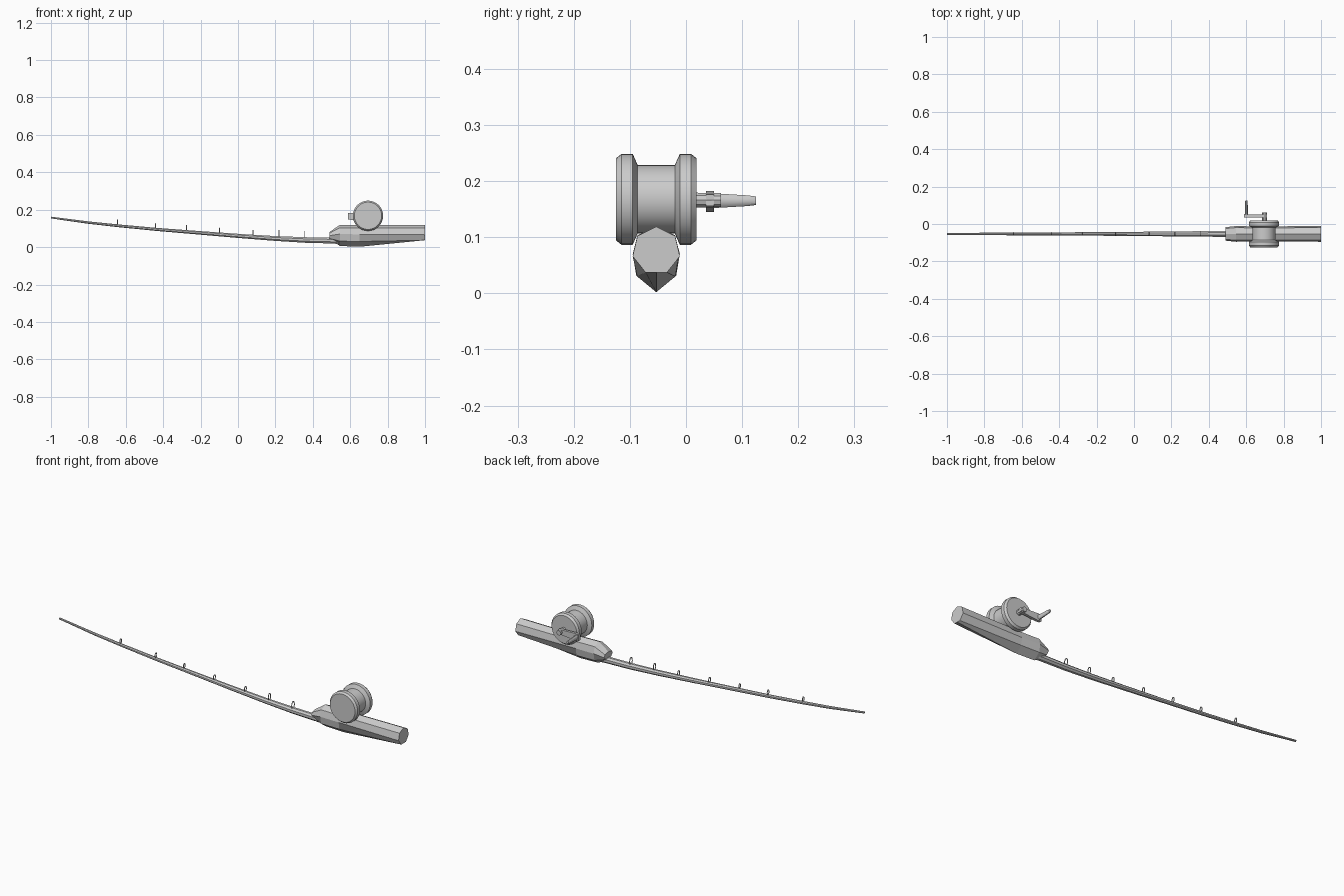
import bpy
from math import sin, cos, pi, radians

if "Cube" in bpy.data.objects:
    bpy.data.objects.remove(bpy.data.objects["Cube"])

Y0 = -0.053  # centre plane of the rod and reel


def make(name, verts, faces, smooth=False):
    me = bpy.data.meshes.new(name)
    me.from_pydata(verts, [], faces)
    ob = bpy.data.objects.new(name, me)
    bpy.context.collection.objects.link(ob)
    bpy.ops.object.select_all(action='DESELECT')
    ob.select_set(True)
    bpy.context.view_layer.objects.active = ob
    bpy.ops.object.mode_set(mode='EDIT')
    bpy.ops.mesh.select_all(action='SELECT')
    bpy.ops.mesh.normals_make_consistent(inside=False)
    bpy.ops.object.mode_set(mode='OBJECT')
    if smooth:
        bpy.ops.object.shade_smooth_by_angle(angle=radians(30))
    return ob


def loft(name, rings, closed=False, smooth=False):
    n, m = len(rings[0]), len(rings)
    verts = [v for r in rings for v in r]
    faces = [(i * n + j, i * n + (j + 1) % n,
              (i + 1) % m * n + (j + 1) % n, (i + 1) % m * n + j)
             for i in range(m if closed else m - 1) for j in range(n)]
    if not closed:
        faces += [tuple(range(n)), tuple(range((m - 1) * n, m * n))]
    return make(name, verts, faces, smooth)


# Bent tapering rod: x, z, radius
rod = [(-1, .158, .005), (-.8, .131, .007), (-.64, .114, .008), (-.44, .095, .009),
       (-.24, .079, .010), (0, .060, .012), (.2, .046, .014), (.36, .038, .016),
       (.5, .035, .017), (.6, .030, .019), (.68, .034, .018)]
loft("rod", [[(x, Y0 + r * cos(k * pi / 4 + pi / 8), z + r * sin(k * pi / 4 + pi / 8))
              for k in range(8)] for x, z, r in rod], smooth=True)

# Faceted handle: x, half width, top, middle, lower shoulder (fraction, z), bottom
handle = [(.488, .036, .080, .061, .55, .046, .044),
          (.545, .042, .119, .070, .85, .032, .006),
          (.65, .040, .117, .068, .85, .030, .002),
          (1.0, .042, .119, .066, .45, .037, .037)]
rings = []
for x, w, zt, zm, k, zl, zb in handle:
    side = [(.8 * w, zm + .68 * (zt - zm)), (w, zm), (k * w, zl)]
    rings.append([(x, Y0, zt)] + [(x, Y0 + y, z) for y, z in side]
                 + [(x, Y0, zb)] + [(x, Y0 - y, z) for y, z in reversed(side)])
loft("handle", rings)

# Reel: lathed about the y axis
CX, CZ = .695, .1675
half = [(-.072, .073), (-.062, .081), (-.042, .081), (-.033, .061)]
profile = half + [(-y, r) for y, r in reversed(half)]
loft("reel", [[(CX + r * cos(k * pi / 16), Y0 + y, CZ + r * sin(k * pi / 16))
               for k in range(32)] for y, r in profile], smooth=True)


# Crank: hub, arm and flattened paddle knob
def spindle(name, cx, cz, profile, n=10):
    return loft(name, [[(cx + a * cos(2 * pi * k / n), y, cz + b * sin(2 * pi * k / n))
                        for k in range(n)] for y, a, b in profile], smooth=True)


spindle("crank_hub", CX + .002, .166, [(.015, .014, .014), (.062, .013, .013)])
arm = [(.589, .148, .181), (.61, .145, .182), (.69, .153, .179), (.71, .156, .176)]
loft("crank_arm", [[(x, .036, a), (x, .050, a), (x, .050, b), (x, .036, b)]
                   for x, a, b in arm])
spindle("crank_knob", .601, .165, [(.045, .010, .014), (.062, .008, .013),
                                   (.110, .007, .010), (.125, .006, .008)])

# Upright line guides: x, top z, half width
guides = [(-.645, .148, .007), (-.44, .129, .007), (-.275, .118, .007),
          (-.10, .105, .008), (.08, .092, .008), (.22, .092, .010), (.357, .087, .011)]
for i, (x, top, a) in enumerate(guides):
    b, t = a * 1.7, .0025
    rings = []
    for k in range(12):
        c, s = cos(k * pi / 6), sin(k * pi / 6)
        rings.append([(x + t * cos(q * pi / 3),
                       Y0 + c * (a + t * sin(q * pi / 3)),
                       top - b - t + s * (b + t * sin(q * pi / 3))) for q in range(6)])
    loft(f"line_guide_{i + 1}", rings, closed=True, smooth=True)
